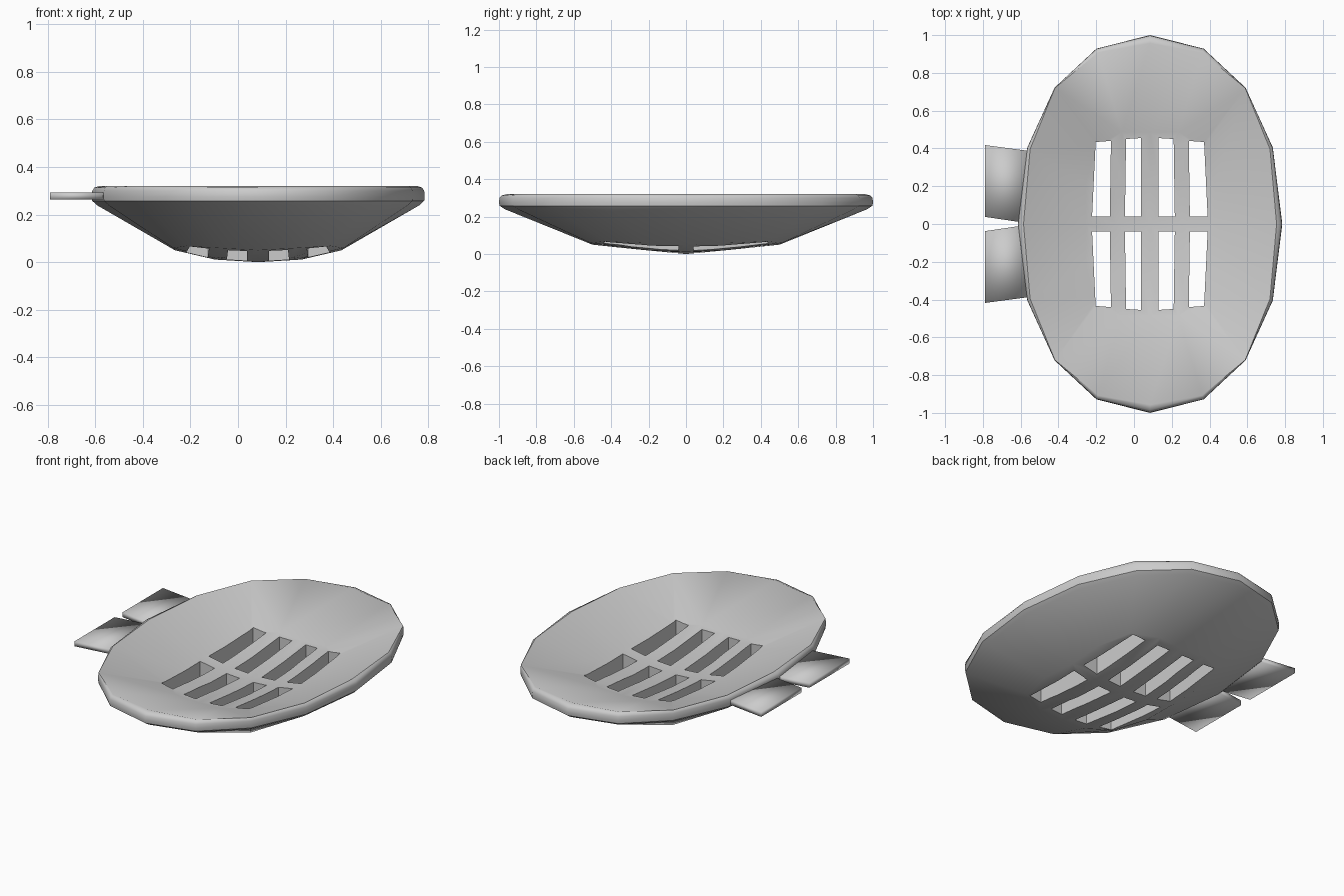
import bpy, bmesh, math

if "Cube" in bpy.data.objects:
    bpy.data.objects.remove(bpy.data.objects["Cube"])

CX, RX, RY, N = 0.085, 0.70, 1.0, 16


def oval(scale, a):
    """Point on the slightly squared 16-sided oval outline."""
    sq = lambda v: math.copysign(abs(v) ** 0.94, v) if abs(v) > 1e-6 else 0.0
    return CX + RX * scale * sq(math.cos(a)), RY * scale * sq(math.sin(a))


def make_object(name, bm):
    bmesh.ops.recalc_face_normals(bm, faces=bm.faces)
    mesh = bpy.data.meshes.new(name)
    bm.to_mesh(mesh)
    bm.free()
    ob = bpy.data.objects.new(name, mesh)
    bpy.context.collection.objects.link(ob)
    return ob


def add_prism(bm, pts, z0, z1):
    """Straight-sided block over a plan outline."""
    lo = [bm.verts.new((x, y, z0)) for x, y in pts]
    hi = [bm.verts.new((x, y, z1)) for x, y in pts]
    bm.faces.new(lo)
    bm.faces.new(hi)
    for i in range(len(pts)):
        j = (i + 1) % len(pts)
        bm.faces.new((lo[i], lo[j], hi[j], hi[i]))


# Dish shell rings, outside then inside:
# (scale, z along x, z along y, extra scale on diagonals, extra z on diagonals)
rings = [(0.26, 0.011, 0.025, 0.03, 0.0), (0.5, 0.05, 0.05, 0.10, 0.018),
         (0.97, 0.24, 0.24, 0.0, 0.0), (0.997, 0.258, 0.258, 0.0, 0.0),
         (1.0, 0.275, 0.275, 0.0, 0.0), (0.997, 0.3, 0.3, 0.003, 0.0),
         (0.985, 0.313, 0.313, 0.013, 0.0), (0.957, 0.32, 0.32, 0.04, 0.0),
         (0.485, 0.185, 0.185, 0.08, 0.015), (0.25, 0.156, 0.162, 0.02, 0.0)]
bm = bmesh.new()
loops = []
for scale, zx, zy, ds, dz in rings:
    loop = []
    for i in range(N):
        a = 2 * math.pi * i / N
        d = math.sin(2 * a) ** 2
        x, y = oval(scale + ds * d, a)
        loop.append(bm.verts.new((x, y, zx + (zy - zx) * abs(math.sin(a)) + dz * d)))
    loops.append(loop)
for a, b in zip(loops, loops[1:]):
    for i in range(N):
        j = (i + 1) % N
        bm.faces.new((a[i], a[j], b[j], b[i]))
for loop, z in ((loops[0], 0.0), (loops[-1], 0.145)):
    tip = bm.verts.new((CX, 0, z))
    for i in range(N):
        bm.faces.new((loop[i], loop[(i + 1) % N], tip))
dish = make_object("dish", bm)

# Drain slots: two outlines mirrored left-right and front-back
slots = [[(-0.222, 0.04), (-0.128, 0.04), (-0.122, 0.44), (-0.203, 0.434)],
         [(-0.048, 0.04), (0.038, 0.04), (0.038, 0.455), (-0.042, 0.45)]]
bm = bmesh.new()
for pts in slots:
    for flip_x in (False, True):
        for sy in (1, -1):
            add_prism(bm, [(0.168 - x if flip_x else x, y * sy) for x, y in pts], -0.2, 0.5)
cutter = make_object("slot_cutter", bm)
mod = dish.modifiers.new("slots", 'BOOLEAN')
mod.operation, mod.solver, mod.object = 'DIFFERENCE', 'EXACT', cutter
bpy.ops.object.select_all(action='DESELECT')
bpy.context.view_layer.objects.active = dish
dish.select_set(True)
bpy.ops.object.modifier_apply(modifier="slots")
bpy.data.objects.remove(cutter)
bpy.ops.object.shade_smooth_by_angle(angle=math.radians(38))

# Mounting tabs on the left edge, softly shaded
for name, sy in (("back_tab", 1), ("front_tab", -1)):
    bm = bmesh.new()
    add_prism(bm, [(-0.79, sy * 0.038), (-0.575, sy * 0.006),
                   (-0.565, sy * 0.388), (-0.79, sy * 0.418)], 0.263, 0.292)
    tab = make_object(name, bm)
    tab.data.shade_smooth()
